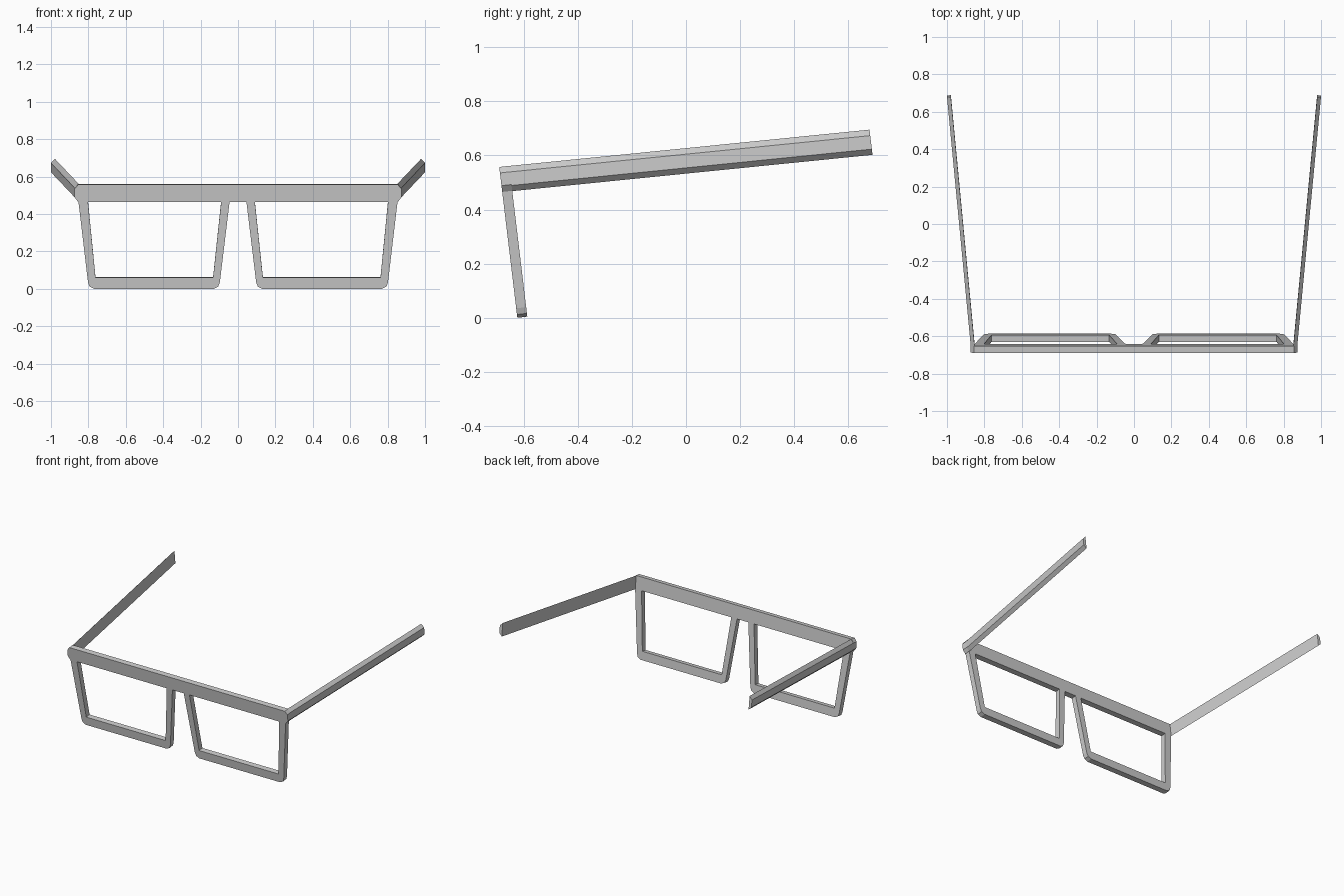
import bpy, bmesh

if "Cube" in bpy.data.objects:
    bpy.data.objects.remove(bpy.data.objects["Cube"])

TILT = 0.12     # backward lean of the front frame per unit of height
DEPTH = 0.037   # front-to-back thickness


def loft(name, a, b, mirror=False):
    """Solid between two matching outlines, optionally mirrored across x."""
    bm = bmesh.new()
    va = [bm.verts.new(p) for p in a]
    vb = [bm.verts.new(p) for p in b]
    bm.faces.new(va)
    bm.faces.new(vb[::-1])
    n = len(va)
    for i in range(n):
        j = (i + 1) % n
        bm.faces.new((va[j], va[i], vb[i], vb[j]))
    bmesh.ops.recalc_face_normals(bm, faces=bm.faces[:])
    me = bpy.data.meshes.new(name)
    bm.to_mesh(me)
    bm.free()
    ob = bpy.data.objects.new(name, me)
    bpy.context.collection.objects.link(ob)
    if mirror:
        ob.modifiers.new("Mirror", 'MIRROR').use_axis = (True, False, False)
    return ob


def front_part(name, outline, mirror=False):
    """Extrude a front-view (x, z) outline backward along the leaning frame."""
    front = [(x, -0.679 - (z - 0.465) * TILT, z) for x, z in outline]
    back = [(x, y + DEPTH, z + DEPTH * TILT) for x, y, z in front]
    return loft(name, front, back, mirror)


# Brow bar with clipped corners
half = [(0.855, 0.465), (0.873, 0.488), (0.873, 0.535), (0.855, 0.557)]
front_part("brow_bar", half + [(-x, z) for x, z in reversed(half)])

# Open U-shaped lens rims hanging below the brow bar
front_part("lens_rim", [
    (0.853, 0.465), (0.802, 0.035), (0.794, 0.012), (0.770, 0.0),
    (0.130, 0.0), (0.106, 0.012), (0.097, 0.035), (0.045, 0.465),
    (0.090, 0.465), (0.133, 0.06), (0.762, 0.06), (0.802, 0.465)], True)


# Temple arms: clipped outer edges, rising and spreading toward the back
def arm_section(x_out, y_top, z_top):
    section = [(-0.021, 0.0), (0.0, -0.022), (0.0, -0.072), (-0.021, -0.093)]
    return [(x_out + dx, y_top - dz * TILT, z_top + dz) for dx, dz in section]


loft("temple_arm", arm_section(0.873, -0.653, 0.561),
     arm_section(1.0, 0.678, 0.695), True)
